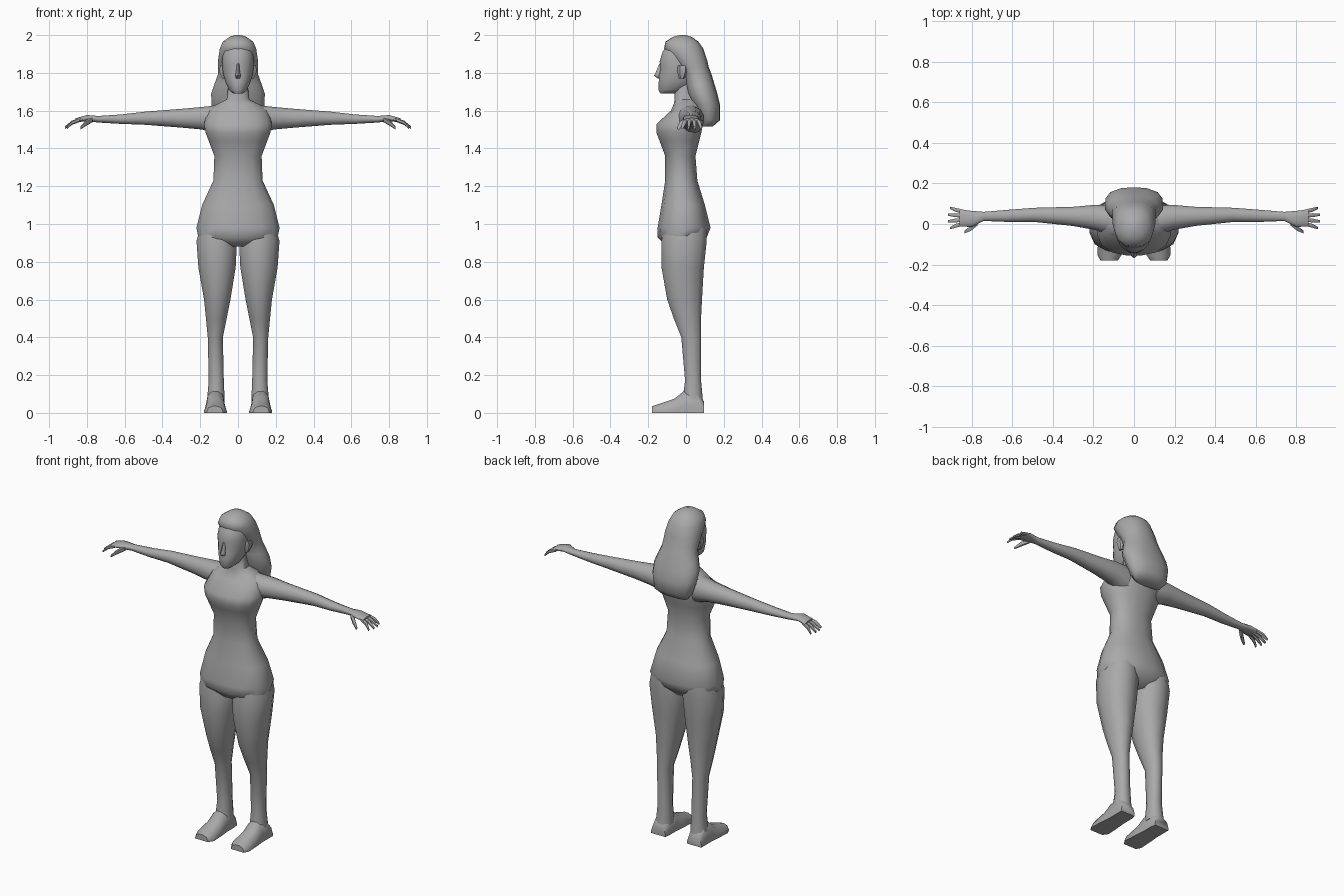
import bpy
import bmesh
import math

cube = bpy.data.objects.get("Cube")
if cube:
    bpy.data.objects.remove(cube, do_unlink=True)

# One plain grey for the whole figure
grey = bpy.data.materials.new("plain grey")
grey.use_nodes = True
colour = (.4, .4, .4, 1)
grey.diffuse_color = colour
grey.node_tree.nodes["Principled BSDF"].inputs["Base Color"].default_value = colour


def level(height, half, front, back):
    """Horizontal section, symmetric about the middle."""
    return height, -half, half, front, back


def limb(height, inner, outer, front, back):
    """Horizontal section beside the middle."""
    return height, inner, outer, front, back


def reach(out, front, back, low, top):
    """Upright section facing sideways."""
    return out, front, back, low, top


def along(depth, inner, outer, low, top):
    """Upright section facing the front."""
    return depth, inner, outer, low, top


def loft(name, axis, sections, sides=12, power=2.2, mirror=False, angle=50):
    """Skin a row of rounded sections that follow one axis."""
    first, second = [i for i in range(3) if i != axis]
    bm = bmesh.new()
    rings = []
    for place, a0, a1, b0, b1 in sections:
        ring = []
        for i in range(sides):
            turn = math.tau * (i + .5) / sides
            c, s = math.cos(turn), math.sin(turn)
            scale = (abs(c) ** power + abs(s) ** power) ** (-1 / power)
            scale /= math.cos(math.pi / sides) ** .5
            point = [0, 0, 0]
            point[axis] = place
            point[first] = (a0 + a1) / 2 + (a1 - a0) / 2 * c * scale
            point[second] = (b0 + b1) / 2 + (b1 - b0) / 2 * s * scale
            point[2] = max(point[2], 0)
            ring.append(bm.verts.new(point))
        rings.append(ring)
    for low, high in zip(rings, rings[1:]):
        for i in range(sides):
            j = (i + 1) % sides
            bm.faces.new((low[i], low[j], high[j], high[i]))
    bm.faces.new(rings[0])
    bm.faces.new(rings[-1])
    bmesh.ops.recalc_face_normals(bm, faces=bm.faces)
    mesh = bpy.data.meshes.new(name)
    bm.to_mesh(mesh)
    bm.free()
    mesh.materials.append(grey)
    obj = bpy.data.objects.new(name, mesh)
    bpy.context.collection.objects.link(obj)
    bpy.ops.object.select_all(action="DESELECT")
    obj.select_set(True)
    bpy.context.view_layer.objects.active = obj
    bpy.ops.object.shade_smooth_by_angle(angle=math.radians(angle))
    if mirror:
        obj.modifiers.new("Mirror", "MIRROR")
    return obj


# Torso from hips to neck
loft("torso", 2, [
    level(height=.88, half=.10, front=-.10, back=.06),
    level(height=.93, half=.21, front=-.15, back=.11),
    level(height=.98, half=.22, front=-.15, back=.13),
    level(height=1.1, half=.19, front=-.13, back=.10),
    level(height=1.23, half=.13, front=-.11, back=.06),
    level(height=1.36, half=.125, front=-.11, back=.05),
    level(height=1.44, half=.155, front=-.14, back=.07),
    level(height=1.48, half=.17, front=-.155, back=.08),
    level(height=1.53, half=.18, front=-.155, back=.09),
    level(height=1.60, half=.16, front=-.08, back=.09),
    level(height=1.635, half=.11, front=-.065, back=.08),
    level(height=1.66, half=.06, front=-.06, back=.06),
    level(height=1.74, half=.05, front=-.06, back=.05),
], sides=16, power=2.4)

# Legs
loft("leg", 2, [
    limb(height=.98, inner=.03, outer=.20, front=-.12, back=.11),
    limb(height=.91, inner=.005, outer=.22, front=-.13, back=.11),
    limb(height=.77, inner=.012, outer=.21, front=-.13, back=.095),
    limb(height=.60, inner=.04, outer=.18, front=-.10, back=.085),
    limb(height=.50, inner=.06, outer=.17, front=-.065, back=.08),
    limb(height=.40, inner=.08, outer=.16, front=-.025, back=.08),
    limb(height=.17, inner=.075, outer=.155, front=-.005, back=.08),
    limb(height=.06, inner=.07, outer=.165, front=-.02, back=.09),
], power=2.3, mirror=True)

# Feet, flat underneath
loft("foot", 1, [
    along(depth=.095, inner=.075, outer=.17, low=-.06, top=.06),
    along(depth=.06, inner=.07, outer=.17, low=-.08, top=.11),
    along(depth=-.01, inner=.07, outer=.17, low=-.08, top=.115),
    along(depth=-.06, inner=.065, outer=.175, low=-.07, top=.075),
    along(depth=-.15, inner=.06, outer=.18, low=-.05, top=.045),
    along(depth=-.18, inner=.08, outer=.165, low=-.04, top=.035),
], power=2.8, mirror=True)

# Arms running into the palms
loft("arm", 0, [
    reach(out=.10, front=-.06, back=.09, low=1.47, top=1.63),
    reach(out=.19, front=-.03, back=.095, low=1.50, top=1.62),
    reach(out=.30, front=-.01, back=.085, low=1.51, top=1.61),
    reach(out=.49, front=.01, back=.08, low=1.525, top=1.595),
    reach(out=.62, front=.01, back=.07, low=1.53, top=1.58),
    reach(out=.74, front=.015, back=.06, low=1.537, top=1.572),
    reach(out=.80, front=-.015, back=.065, low=1.545, top=1.577),
    reach(out=.86, front=-.012, back=.072, low=1.537, top=1.56),
], mirror=True)

# Four fingers fanning out and curling down
for number in range(4):
    root = .001 + .02 * number
    tip = -.02 + .033 * number
    middle = (root + tip) / 2
    end = .905 + .012 * (number in (1, 2))
    loft("finger_%d" % number, 0, [
        reach(out=.84, front=root - .01, back=root + .01, low=1.54, top=1.56),
        reach(out=.88, front=middle - .01, back=middle + .01, low=1.525, top=1.546),
        reach(out=end, front=tip - .006, back=tip + .006, low=1.503, top=1.516),
    ], sides=6, mirror=True)

# Thumbs
loft("thumb", 0, [
    reach(out=.77, front=-.008, back=.025, low=1.54, top=1.565),
    reach(out=.805, front=-.035, back=-.01, low=1.52, top=1.548),
    reach(out=.835, front=-.047, back=-.032, low=1.50, top=1.515),
], sides=6, mirror=True)

# Head and nose
loft("head", 2, [
    level(height=1.69, half=.025, front=-.135, back=-.06),
    level(height=1.71, half=.048, front=-.147, back=.0),
    level(height=1.75, half=.066, front=-.145, back=.05),
    level(height=1.79, half=.078, front=-.142, back=.06),
    level(height=1.82, half=.082, front=-.135, back=.06),
    level(height=1.86, half=.084, front=-.14, back=.06),
    level(height=1.91, half=.08, front=-.125, back=.06),
    level(height=1.95, half=.06, front=-.10, back=.05),
], sides=16)
loft("nose", 2, [
    level(height=1.77, half=.010, front=-.148, back=-.12),
    level(height=1.785, half=.016, front=-.167, back=-.12),
    level(height=1.80, half=.011, front=-.160, back=-.12),
    level(height=1.85, half=.007, front=-.140, back=-.12),
], sides=6)

# Ears
loft("ear", 2, [
    limb(height=1.77, inner=.06, outer=.085, front=-.035, back=-.01),
    limb(height=1.81, inner=.06, outer=.10, front=-.045, back=.01),
    limb(height=1.84, inner=.06, outer=.095, front=-.045, back=.01),
], sides=6, mirror=True)

# Hair: a cap that falls into a full mass behind the shoulders
loft("hair", 2, [
    level(height=1.515, half=.09, front=.09, back=.14),
    level(height=1.55, half=.12, front=.07, back=.18),
    level(height=1.63, half=.14, front=.04, back=.18),
    level(height=1.69, half=.142, front=.01, back=.165),
    level(height=1.74, half=.125, front=.0, back=.15),
    level(height=1.79, half=.107, front=-.015, back=.135),
    level(height=1.83, half=.106, front=-.04, back=.12),
    level(height=1.87, half=.105, front=-.07, back=.11),
    level(height=1.93, half=.096, front=-.115, back=.09),
    level(height=1.965, half=.08, front=-.108, back=.065),
    level(height=1.99, half=.045, front=-.07, back=.03),
    level(height=2, half=.015, front=-.035, back=.0),
], sides=14, power=2.4)
